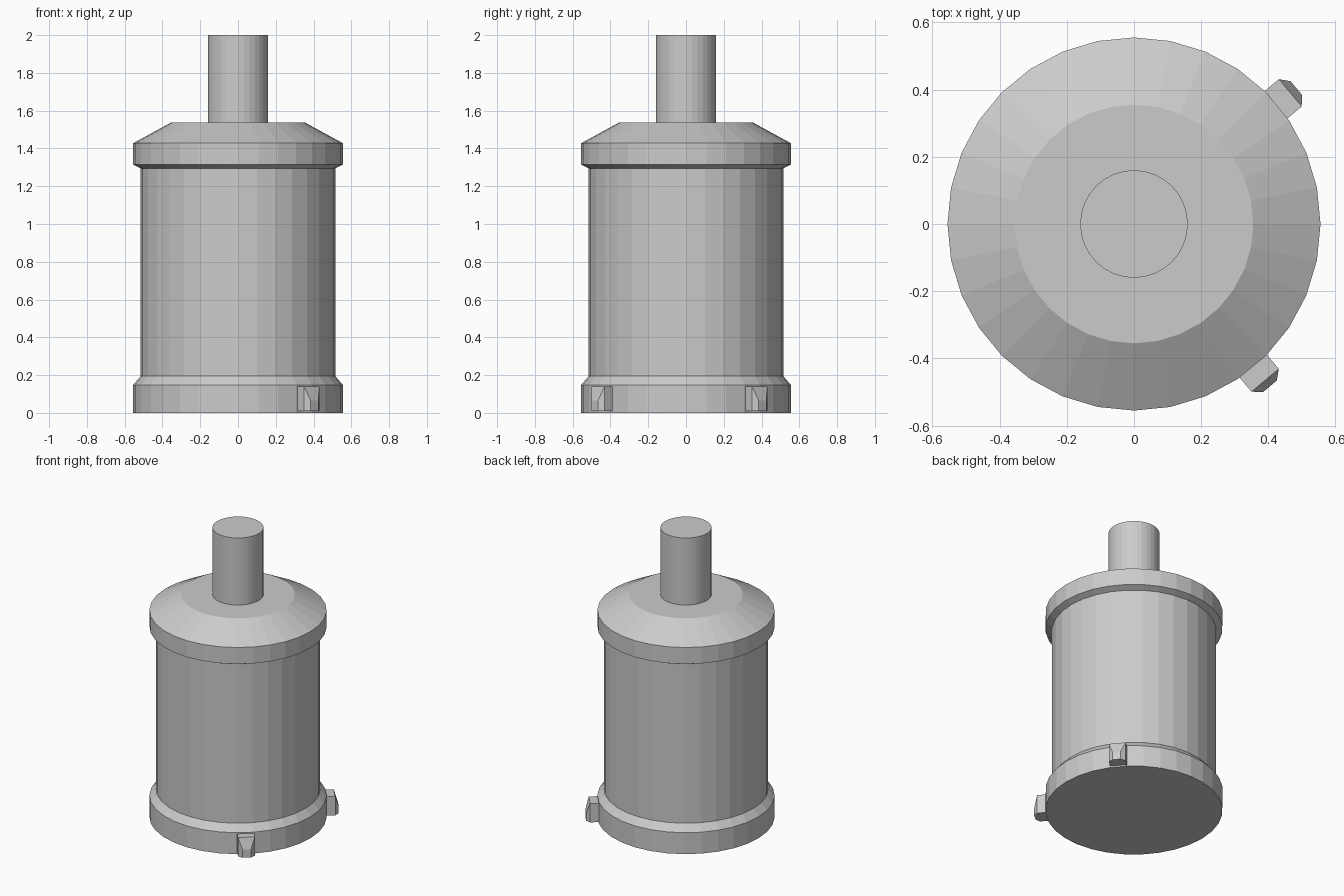
import bpy, bmesh, math
from mathutils import Matrix, Vector

if "Cube" in bpy.data.objects:
    bpy.data.objects.remove(bpy.data.objects["Cube"])

SIDES = 32


def finish(name, bm):
    bmesh.ops.recalc_face_normals(bm, faces=bm.faces[:])
    mesh = bpy.data.meshes.new(name)
    bm.to_mesh(mesh)
    bm.free()
    obj = bpy.data.objects.new(name, mesh)
    bpy.context.collection.objects.link(obj)
    return obj


def lathe(name, profile):
    """Revolve (radius, height) points about z and cap both ends."""
    bm = bmesh.new()
    rings = []
    for r, z in profile:
        rings.append([bm.verts.new((r * math.cos(a), r * math.sin(a), z))
                      for a in (math.tau * i / SIDES for i in range(SIDES))])
    for low, high in zip(rings, rings[1:]):
        for i in range(SIDES):
            j = (i + 1) % SIDES
            bm.faces.new((low[i], low[j], high[j], high[i]))
    bm.faces.new(rings[0][::-1])
    bm.faces.new(rings[-1])
    return finish(name, bm)


def lug(name, degrees):
    """Block with a narrowed nose, pointing outwards along the given angle."""
    bm = bmesh.new()
    rot = Matrix.Rotation(math.radians(degrees), 4, 'Z')
    # (radial distance, half width, bottom, top)
    for u, w, z0, z1 in ((0.50, 0.053, 0.01, 0.14),
                         (0.607, 0.053, 0.01, 0.14),
                         (0.63, 0.026, 0.01, 0.065)):
        for v in (-w, w):
            for z in (z0, z1):
                bm.verts.new(rot @ Vector((u, v, z)))
    bmesh.ops.convex_hull(bm, input=bm.verts[:])
    bmesh.ops.dissolve_limit(bm, angle_limit=math.radians(1),
                             verts=bm.verts[:], edges=bm.edges[:])
    return finish(name, bm)


# Canister with bottom rim, top rim and sloped shoulder
lathe("canister_body", [
    (0.555, 0.0), (0.555, 0.148), (0.515, 0.195), (0.515, 1.295),
    (0.555, 1.314), (0.555, 1.428), (0.355, 1.537)])

# Neck standing on the shoulder
lathe("neck", [(0.16, 1.53), (0.16, 2.0)])

# Two locking lugs on the bottom rim, a quarter turn apart
lug("lug_back", 40)
lug("lug_front", -50)
